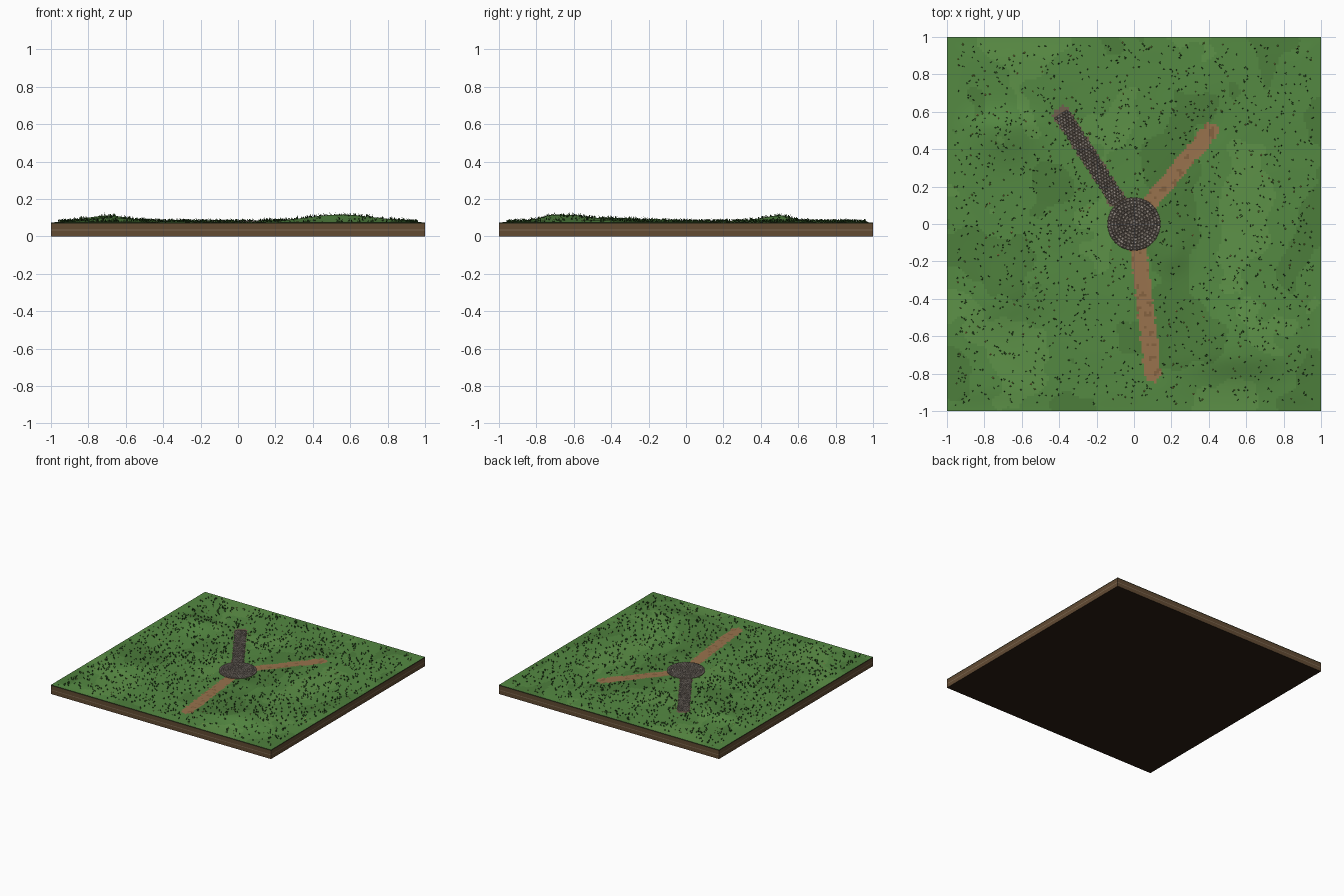
import bpy, bmesh, math, random
from mathutils import Vector, noise

if "Cube" in bpy.data.objects:
    bpy.data.objects.remove(bpy.data.objects["Cube"])

random.seed(7)
BASE = 0.075
DIRT_PATHS = [((0.06, 0.08), (0.41, 0.50), 0.042), ((0.02, -0.1), (0.10, -0.80), 0.045)]
STONE_PATH = ((-0.08, 0.11), (-0.385, 0.585), 0.045)
# hills: x, y, spread in x, spread towards -y, spread towards +y, height
HILLS = [(0.55, -0.70, 0.19, 0.085, 0.22, 0.036), (-0.70, 0.51, 0.12, 0.11, 0.06, 0.032),
         (-0.68, -0.38, 0.13, 0.10, 0.13, 0.022), (0.21, -0.17, 0.05, 0.06, 0.08, 0.014)]


def mat(name, r, g, b):
    m = bpy.data.materials.new(name)
    m.diffuse_color = [(c / 255) ** 2.2 for c in (r, g, b)] + [1]
    m.use_nodes = True
    m.node_tree.nodes["Principled BSDF"].inputs["Base Color"].default_value = m.diffuse_color
    return m


def finish(name, bm, mats, smooth=False):
    me = bpy.data.meshes.new(name)
    bm.to_mesh(me)
    bm.free()
    for m in mats:
        me.materials.append(m)
    if smooth:
        me.shade_smooth()
    ob = bpy.data.objects.new(name, me)
    bpy.context.collection.objects.link(ob)
    return ob


def seg_dist(x, y, a, b):
    p, a, b = Vector((x, y)), Vector(a), Vector(b)
    t = max(0, min(1, (p - a).dot(b - a) / (b - a).length_squared))
    return (p - a - t * (b - a)).length


def ramp(v, lo, hi):
    t = max(0, min(1, (v - lo) / (hi - lo)))
    return t * t * (3 - 2 * t)


def path_gap(x, y):
    gaps = [seg_dist(x, y, a, b) - w for a, b, w in DIRT_PATHS + [STONE_PATH]]
    return min(gaps + [math.hypot(x, y) - 0.14])


def height(x, y):
    h = 0.003 + 0.004 * noise.noise((x * 4, y * 4, 3))
    for cx, cy, sx, sn, sp, a in HILLS:
        dy = (y - cy) / (sn if y < cy else sp)
        h += a * math.exp(-0.5 * (((x - cx) / sx) ** 2 + dy * dy))
    edge = ramp(1 - max(abs(x), abs(y)), 0, 0.13)
    return BASE + h * edge * (0.2 + 0.8 * ramp(path_gap(x, y), -0.02, 0.06))


# rolling lawn with painted dirt paths
bm = bmesh.new()
bmesh.ops.create_grid(bm, x_segments=150, y_segments=150, size=1)
for v in bm.verts:
    v.co.z = height(v.co.x, v.co.y)
for f in bm.faces:
    x, y, _ = f.calc_center_median()
    n = noise.noise((x * 2.5, y * 2.5, 9)) + 0.25 * noise.noise((x * 9, y * 9, 1))
    f.material_index = 0 if n < -0.25 else 2 if n > 0.3 else 1
    jitter = random.uniform(-0.006, 0.006)
    if any(seg_dist(x, y, a, b) + jitter < w for a, b, w in DIRT_PATHS):
        f.material_index = 4 if noise.noise((x * 30, y * 30, 5)) > 0.3 else 3
    elif seg_dist(x, y, *STONE_PATH[:2]) + jitter < STONE_PATH[2]:
        f.material_index = 5
finish("lawn", bm, [mat("grass_dark", 78, 125, 62), mat("grass_mid", 85, 136, 68),
                    mat("grass_light", 93, 144, 73), mat("dirt", 151, 114, 78),
                    mat("dirt_dark", 132, 98, 66), mat("path_bed", 112, 96, 80)], True)

# soil block: stacked bands, closed underneath
bm = bmesh.new()
levels = [(0, 0), (0.031, 1), (0.037, 0), (0.066, 2), (BASE, None)]
rings = [[bm.verts.new((x, y, z)) for x, y in ((-1, -1), (1, -1), (1, 1), (-1, 1))]
         for z, _ in levels]
for k in range(len(levels) - 1):
    for i in range(4):
        j = (i + 1) % 4
        f = bm.faces.new((rings[k][i], rings[k][j], rings[k + 1][j], rings[k + 1][i]))
        f.material_index = levels[k][1]
bm.faces.new(rings[0][::-1]).material_index = 3
finish("soil_block", bm, [mat("soil", 98, 76, 54), mat("soil_light", 125, 105, 82),
                          mat("soil_top", 60, 54, 36), mat("soil_bottom", 46, 35, 25)])


def stone(bm, x, y, z, ang, lx, ly, h):
    """One paving stone: a block with a narrowed top."""
    c, s = math.cos(ang), math.sin(ang)
    loops = []
    for k, zz in ((1, z), (0.95, z + h * 0.6), (0.65, z + h)):
        loops.append([bm.verts.new((x + k * (c * u * lx - s * w * ly),
                                    y + k * (s * u * lx + c * w * ly), zz))
                      for u, w in ((-.5, -.5), (.5, -.5), (.5, .5), (-.5, .5))])
    m = random.randrange(3)
    for lo, hi in zip(loops, loops[1:]):
        for i in range(4):
            j = (i + 1) % 4
            bm.faces.new((lo[i], lo[j], hi[j], hi[i])).material_index = m
    bm.faces.new(loops[-1]).material_index = m


stones = [mat("stone_grey", 142, 132, 122), mat("stone_dark", 120, 111, 104),
          mat("stone_light", 160, 150, 141)]

# round plaza: bed disc and concentric rings of stones
bm = bmesh.new()
bmesh.ops.create_cone(bm, cap_ends=True, segments=48, radius1=0.143, radius2=0.141, depth=0.008)
bmesh.ops.translate(bm, vec=(0, 0, BASE + 0.001), verts=bm.verts)
finish("plaza_bed", bm, [mat("grout", 98, 86, 76)])
bm = bmesh.new()
stone(bm, 0, 0, BASE + 0.004, 0, 0.016, 0.016, 0.006)
for k in range(1, 9):
    r = k * 0.0165
    n = round(2 * math.pi * r / 0.0185)
    for i in range(n):
        a = 2 * math.pi * (i + 0.5 * (k % 2)) / n
        stone(bm, r * math.cos(a), r * math.sin(a), BASE + 0.004, a, 0.0148, 0.0165,
              random.uniform(0.004, 0.007))
finish("plaza_stones", bm, stones)

# cobbled path
bm = bmesh.new()
a, b = Vector(STONE_PATH[0]), Vector(STONE_PATH[1])
d = (b - a).normalized()
side, ang = Vector((-d.y, d.x)), math.atan2(d.y, d.x)
rows = 36
for i in range(rows + 1):
    for j in range(-2, 3):
        off = (j + 0.25 * (-1) ** i) * 0.0165 + random.uniform(-.0015, .0015)
        p = a.lerp(b, i / rows) + side * off
        if p.length > 0.148:
            stone(bm, p.x, p.y, height(p.x, p.y) - 0.001, ang + random.uniform(-.2, .2),
                  0.0142, 0.0152, random.uniform(0.005, 0.008))
finish("cobble_path", bm, stones)


def scatter(count, gap, margin):
    done = 0
    while done < count:
        x, y = random.uniform(-margin, margin), random.uniform(-margin, margin)
        if path_gap(x, y) > gap:
            done += 1
            yield x, y, height(x, y)


# grass tufts: leaning three-sided blades
bm = bmesh.new()
for x, y, z in scatter(1400, 0.012, 0.96):
    m = random.randrange(2)
    for k in range(3):
        t = random.uniform(0, 2 * math.pi)
        h, w = random.uniform(0.008, 0.018), 0.0025
        cx, cy = x + 0.002 * math.cos(t), y + 0.002 * math.sin(t)
        tip = bm.verts.new((cx + 0.005 * math.cos(t), cy + 0.005 * math.sin(t), z + h))
        base = [bm.verts.new((cx + w * math.cos(t + q * 2.0944),
                              cy + w * math.sin(t + q * 2.0944), z - 0.001)) for q in range(3)]
        for q in range(3):
            bm.faces.new((base[q], base[(q + 1) % 3], tip)).material_index = m
finish("grass_tufts", bm, [mat("blade_dark", 36, 66, 28), mat("blade", 52, 88, 38)])

# fallen leaves and flower heads: small low pyramids
bm = bmesh.new()
for x, y, z in scatter(420, 0.005, 0.97):
    t, r = random.uniform(0, 6.28), random.uniform(0.004, 0.008)
    n = 4
    ring = [bm.verts.new((x + r * math.cos(t + q * 1.5708) * (1 if q % 2 else 0.7),
                          y + r * math.sin(t + q * 1.5708) * (1 if q % 2 else 0.7), z))
            for q in range(n)]
    top = bm.verts.new((x, y, z + 0.003))
    m = random.choice((0, 0, 1, 2))
    for q in range(n):
        bm.faces.new((ring[q], ring[(q + 1) % n], top)).material_index = m
finish("ground_leaves", bm, [mat("leaf_olive", 122, 140, 62), mat("leaf_tan", 152, 132, 72),
                             mat("leaf_green", 66, 112, 50)])
